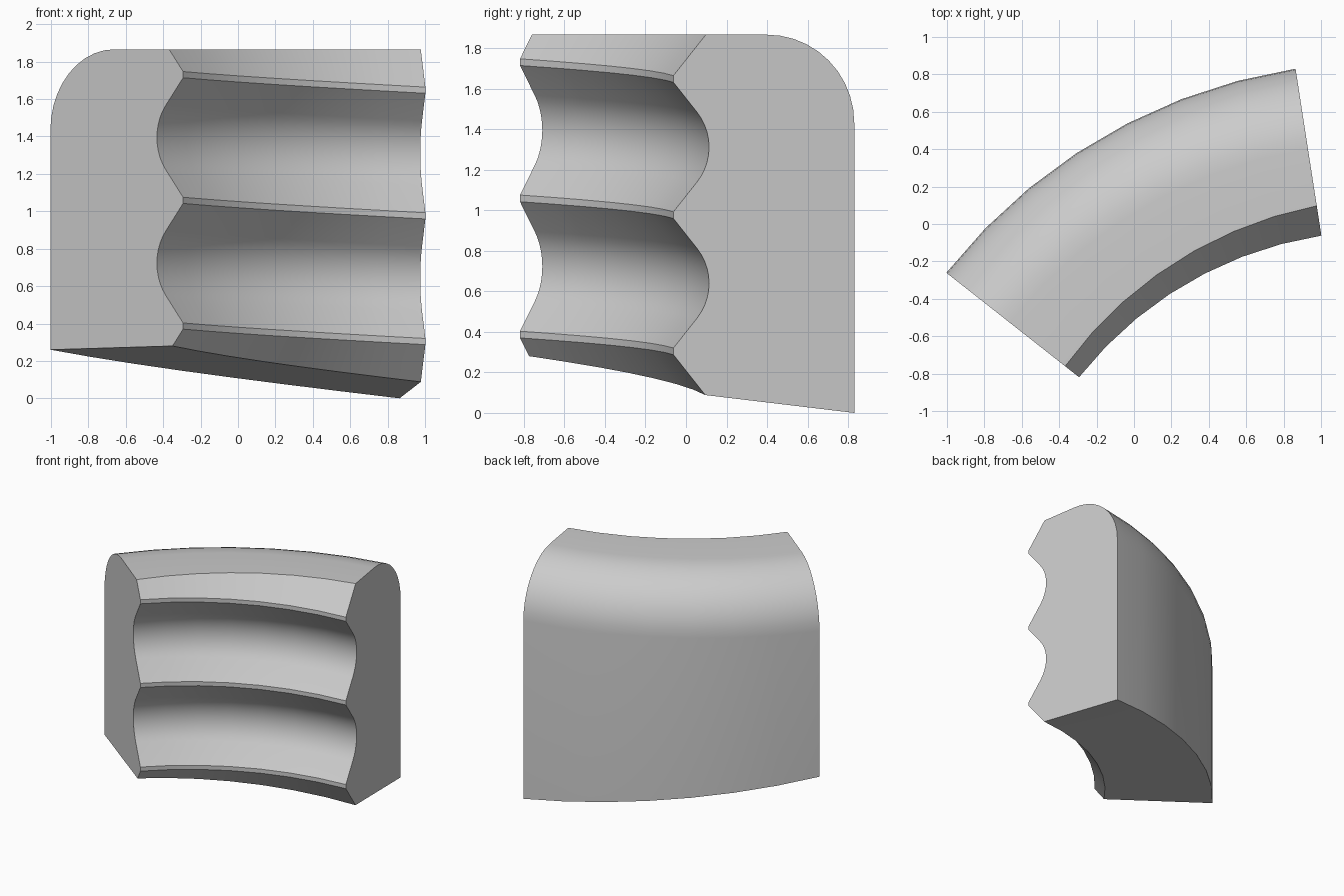
import bpy, bmesh, math

if "Cube" in bpy.data.objects:
    bpy.data.objects.remove(bpy.data.objects["Cube"])

# Sweep layout: arc centre, radii, end angles, heights
CX, CY = 1.315, -2.085
R_OUT, R_CREST = 2.95, 2.047
A_LEFT, A_RIGHT = math.radians(141.8), math.radians(98.8)
SEGMENTS = 7
TOP, ROUND = 1.866, 0.435
SLOPE = 0.8            # flank: radial depth per unit of height
PITCH = 0.672          # groove spacing
CREST = 0.033          # flat land height on each crest


def lerp(a, b, t):
    return a + (b - a) * t


def groove(z0, z1):
    """Straight flank, round valley, straight flank between two crests."""
    mid, half = (z0 + z1) / 2, (z1 - z0) / 2
    tilt = math.atan(SLOPE)
    straight = half * 0.46
    rad = (half - straight) / math.sin(tilt)
    base = R_CREST + SLOPE * straight
    pts = []
    for i in range(11):
        a = lerp(-tilt, tilt, i / 10)
        pts.append((base + rad * (math.cos(a) - math.cos(tilt)), mid + rad * math.sin(a)))
    return pts


def profile(t):
    """Cross-section (radius, height) at fraction t from left to right."""
    crest = lerp(0.37, 0.287, t)
    low_in, low_out = lerp(0.28, 0.088, t), lerp(0.26, 0.0, t)
    pts = [(R_CREST + SLOPE * (crest - low_in), low_in)]
    for k in range(3):
        z = crest + k * PITCH
        pts += [(R_CREST, z), (R_CREST, z + CREST)]
        if k < 2:
            pts += groove(z + CREST, z + PITCH)
    top_crest = crest + 2 * PITCH + CREST
    pts.append((R_CREST + SLOPE * (TOP - top_crest), TOP))
    # rounded outer shoulder
    for i in range(11):
        a = math.pi / 2 * (1 - i / 10)
        pts.append((R_OUT - ROUND + ROUND * math.cos(a), TOP - ROUND + ROUND * math.sin(a)))
    pts.append((R_OUT, low_out))
    return pts


# Threaded shell segment
bm = bmesh.new()
rings = []
for s in range(SEGMENTS + 1):
    t = s / SEGMENTS
    ang = lerp(A_LEFT, A_RIGHT, t)
    rings.append([bm.verts.new((CX + r * math.cos(ang), CY + r * math.sin(ang), z))
                  for r, z in profile(t)])
n = len(rings[0])
for a, b in zip(rings, rings[1:]):
    for i in range(n):
        j = (i + 1) % n
        bm.faces.new((a[i], a[j], b[j], b[i]))
bm.faces.new(rings[0])
bm.faces.new(rings[-1][::-1])
bmesh.ops.recalc_face_normals(bm, faces=bm.faces)

mesh = bpy.data.meshes.new("threaded_segment")
bm.to_mesh(mesh)
bm.free()
segment = bpy.data.objects.new("threaded_segment", mesh)
bpy.context.collection.objects.link(segment)

grey = bpy.data.materials.new("light grey")
grey.diffuse_color = (0.6, 0.6, 0.6, 1)
grey.use_nodes = True
grey.node_tree.nodes["Principled BSDF"].inputs["Base Color"].default_value = grey.diffuse_color
mesh.materials.append(grey)

bpy.context.view_layer.objects.active = segment
segment.select_set(True)
bpy.ops.object.shade_smooth_by_angle(angle=math.radians(30))
